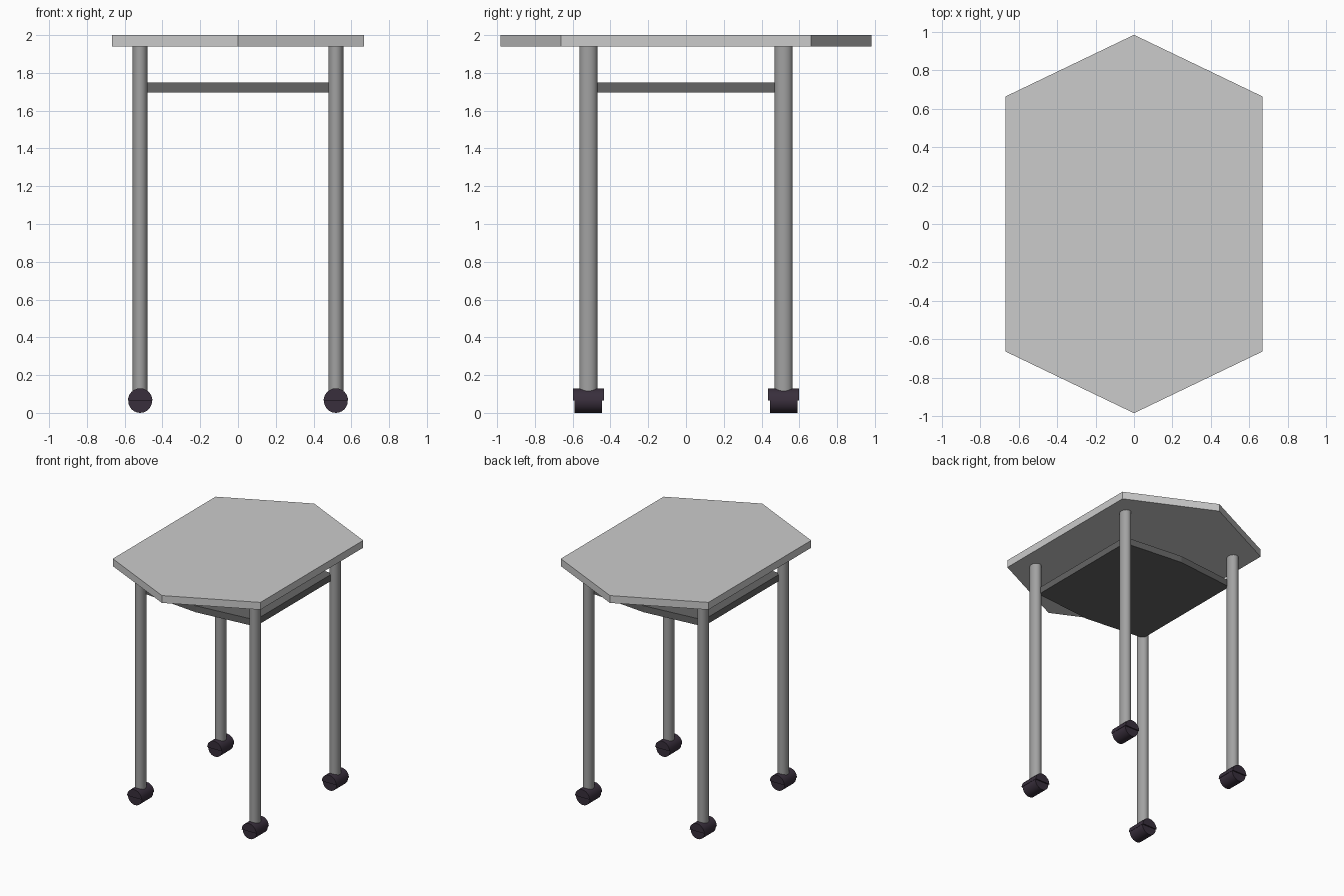
import bpy, bmesh, math

if "Cube" in bpy.data.objects:
    bpy.data.objects.remove(bpy.data.objects["Cube"])


def material(name, r, g, b):
    m = bpy.data.materials.new(name)
    m.diffuse_color = (r, g, b, 1)
    m.use_nodes = True
    m.node_tree.nodes["Principled BSDF"].inputs["Base Color"].default_value = m.diffuse_color
    return m


metal = material("leg_grey", 0.36, 0.36, 0.36)
dark = material("shelf_grey", 0.13, 0.13, 0.13)
rubber = material("caster_dark", 0.04, 0.028, 0.045)


def prism(name, outline, depth, to_world, mat=None, smooth=False):
    """Extrude a closed 2D outline by depth; to_world places each (u, v, w)."""
    bm = bmesh.new()
    low = [bm.verts.new(to_world(u, v, 0)) for u, v in outline]
    high = [bm.verts.new(to_world(u, v, depth)) for u, v in outline]
    bm.faces.new(low)
    bm.faces.new(high)
    n = len(outline)
    for i in range(n):
        j = (i + 1) % n
        bm.faces.new((low[i], low[j], high[j], high[i]))
    bmesh.ops.recalc_face_normals(bm, faces=bm.faces)
    mesh = bpy.data.meshes.new(name)
    bm.to_mesh(mesh)
    bm.free()
    ob = bpy.data.objects.new(name, mesh)
    bpy.context.collection.objects.link(ob)
    if mat:
        mesh.materials.append(mat)
    if smooth:
        bpy.ops.object.select_all(action='DESELECT')
        ob.select_set(True)
        bpy.context.view_layer.objects.active = ob
        bpy.ops.object.shade_smooth_by_angle(angle=math.radians(35))
    return ob


def hexagon(x, y, peak):
    return [(-x, -y), (0, -peak), (x, -y), (x, y), (0, peak), (-x, y)]


def arc(rx, ry, start, end, n):
    step = (end - start) / n
    return [(rx * math.cos(start + i * step), ry * math.sin(start + i * step))
            for i in range(n)]


# Hexagonal tabletop and the shelf beneath it
prism("tabletop", hexagon(0.667, 0.663, 0.983), 0.06,
      lambda u, v, w: (u, v, 1.94 + w))
prism("shelf", hexagon(0.505, 0.495, 0.545), 0.053,
      lambda u, v, w: (u, v, 1.696 + w), dark)

# Four legs, each standing on a caster with a hood over the wheel
full = 2 * math.pi
for sx, side in ((-1, "left"), (1, "right")):
    for sy, end in ((-1, "front"), (1, "back")):
        x, y = sx * 0.518, sy * 0.517
        tag = f"{end}_{side}"
        prism(f"{tag}_leg", arc(0.04, 0.048, 0, full, 24), 1.84,
              lambda u, v, w: (x + u, y + v, 0.10 + w), metal, True)
        prism(f"{tag}_wheel", arc(0.063, 0.063, 0, full, 24), 0.146,
              lambda u, v, w: (x + u, y - 0.073 + w, 0.063 + v), rubber, True)
        hood = arc(0.065, 0.065, 0, math.pi, 12) + [(-0.065, 0)]
        prism(f"{tag}_caster_hood", hood, 0.164,
              lambda u, v, w: (x + u, y - 0.082 + w, 0.065 + v), rubber, True)
